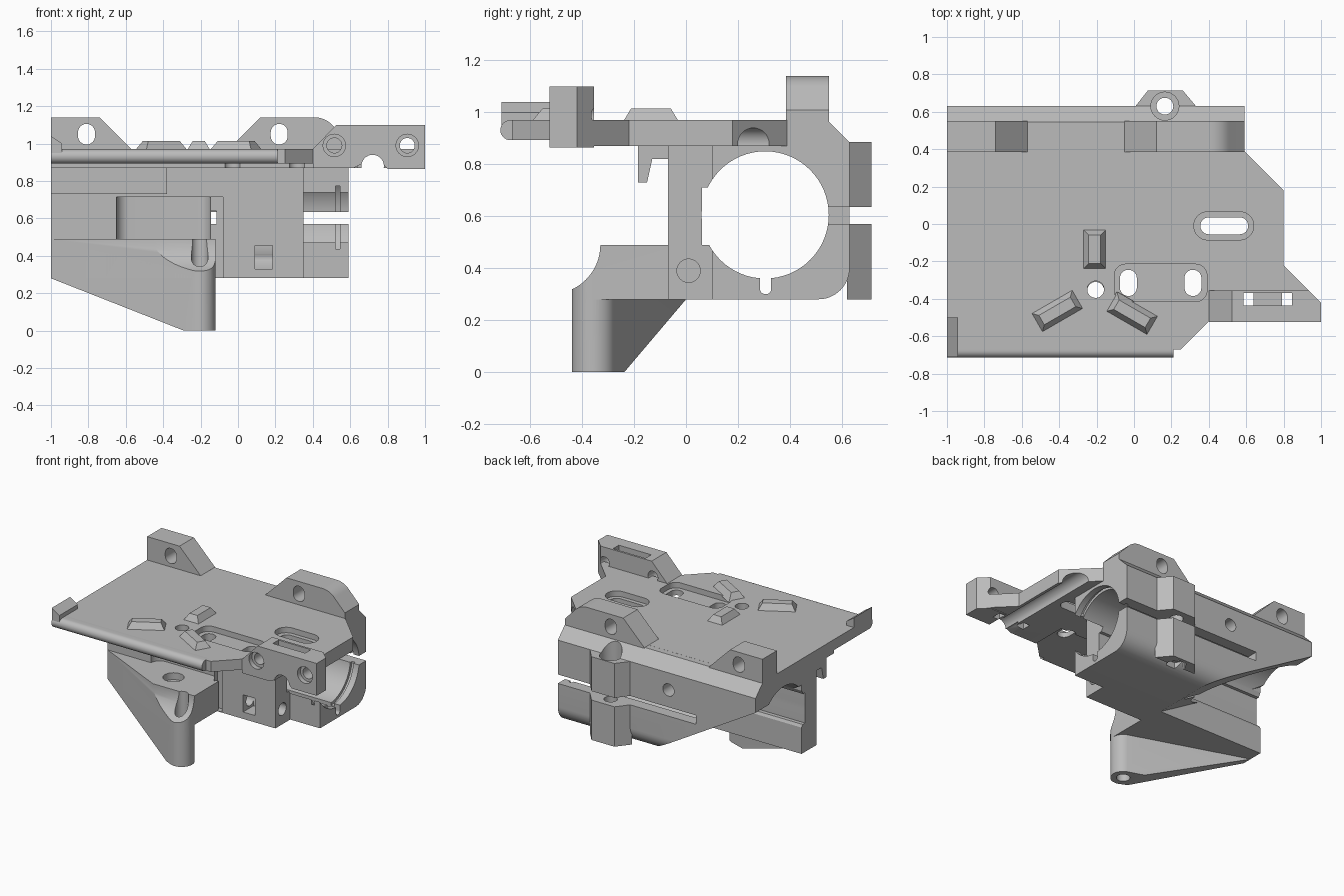
import bpy, bmesh
from math import sin, cos, pi, radians
from mathutils import Matrix

if "Cube" in bpy.data.objects:
    bpy.data.objects.remove(bpy.data.objects["Cube"])

grey = bpy.data.materials.new("plain grey")
grey.use_nodes = True
GREY = (0.5, 0.5, 0.5, 1)
grey.diffuse_color = GREY
grey.node_tree.nodes["Principled BSDF"].inputs["Base Color"].default_value = GREY


def arc(cx, cy, r, a0=0, a1=360, n=32):
    steps = n if a1 - a0 == 360 else n + 1
    angles = [radians(a0 + (a1 - a0) * i / n) for i in range(steps)]
    return [(cx + r * cos(a), cy + r * sin(a)) for a in angles]


def rounded(x0, x1, y0, y1, r):
    return (arc(x1 - r, y1 - r, r, 0, 90, 8) + arc(x0 + r, y1 - r, r, 90, 180, 8)
            + arc(x0 + r, y0 + r, r, 180, 270, 8) + arc(x1 - r, y0 + r, r, 270, 359.9, 8))


def rect(x0, x1, y0, y1):
    return [(x0, y0), (x1, y0), (x1, y1), (x0, y1)]


def prism(name, pts, axis, lo, hi):
    """Extrude a 2D outline along an axis: x takes (y,z), y takes (x,z), z takes (x,y)."""
    place = {"x": lambda p, t: (t, p[0], p[1]),
             "y": lambda p, t: (p[0], t, p[1]),
             "z": lambda p, t: (p[0], p[1], t)}[axis]
    bm = bmesh.new()
    base = bm.faces.new([bm.verts.new(place(p, lo)) for p in pts])
    top = bmesh.ops.extrude_face_region(bm, geom=[base])["geom"]
    shift = place((0, 0), hi - lo)
    bmesh.ops.translate(bm, vec=shift, verts=[v for v in top if isinstance(v, bmesh.types.BMVert)])
    bmesh.ops.recalc_face_normals(bm, faces=bm.faces)
    mesh = bpy.data.meshes.new(name)
    bm.to_mesh(mesh)
    bm.free()
    mesh.materials.append(grey)
    ob = bpy.data.objects.new(name, mesh)
    bpy.context.scene.collection.objects.link(ob)
    return ob


def cut(targets, pts, axis, lo, hi):
    cutter = prism("cutter", pts, axis, lo, hi)
    cutter.hide_render = True
    for ob in targets:
        mod = ob.modifiers.new("cut", "BOOLEAN")
        mod.operation, mod.solver, mod.object = "DIFFERENCE", "EXACT", cutter
        bpy.context.view_layer.objects.active = ob
        bpy.ops.object.modifier_apply(modifier=mod.name)
    bpy.data.objects.remove(cutter)


# Top plate with rounded front edge
plate = prism("top_plate", [(-1, -0.67), (0.25, -0.67), (0.4, -0.52), (0.4, -0.4), (0.98, -0.4),
                            (0.8, -0.22), (0.8, 0.18), (0.59, 0.39), (0.59, 0.5), (-1, 0.5)],
              "z", 0.87, 0.97)
cut([plate], rect(-1.1, 0.4, -0.8, -0.27), "z", 0.8, 0.893)
front_edge = prism("front_edge", rounded(-0.715, -0.6, 0.893, 0.97, 0.038), "x", -1, 0.21)
corner_clip = prism("corner_clip", [(-1, 0.95), (-0.94, 0.95), (-0.94, 1.0), (-1, 1.04)],
                    "y", -0.71, -0.5)
under_hook = prism("under_hook", [(-0.185, 0.88), (-0.185, 0.73), (-0.15, 0.73), (-0.13, 0.82),
                                  (-0.06, 0.82), (-0.06, 0.88)], "x", -1, -0.38)

# Plate slots and holes
cut([plate], rounded(0.32, 0.64, -0.085, 0.065, 0.074), "z", 0.93, 1.1)
cut([plate], rounded(0.355, 0.61, -0.055, 0.035, 0.044), "z", 0.8, 1.1)
cut([plate], rounded(-0.105, 0.39, -0.415, -0.215, 0.06), "z", 0.93, 1.1)
for x in (-0.03, 0.315):
    cut([plate], rounded(x - 0.045, x + 0.045, -0.385, -0.245, 0.044), "z", 0.8, 1.1)
cut([plate], arc(-0.205, -0.35, 0.045), "z", 0.8, 1.1)

# Front arm with bolt holes and strap slot
arm = prism("front_arm", [(0.4, 0.87), (0.62, 0.87), (0.65, 0.885), (0.78, 0.885), (0.8, 0.865),
                          (1, 0.865), (1, 1.1), (0.525, 1.1), (0.4, 0.97)], "y", -0.525, -0.355)
cut([arm], [(1.1, -0.52), (1.1, -0.3), (0.88, -0.3)], "z", 0.8, 1.2)
for x in (0.515, 0.905):
    cut([arm], arc(x, 0.99, 0.06), "y", -0.6, -0.49)
    cut([arm], arc(x, 0.99, 0.04), "y", -0.6, -0.3)
cut([arm], rect(0.585, 0.845, -0.435, -0.37), "z", 1.06, 1.2)
for x in (0.585, 0.79):
    cut([arm, plate], rect(x, x + 0.055, -0.435, -0.37), "z", 0.8, 1.2)
cut([arm, plate], arc(0.72, 0.88, 0.06), "y", -0.6, 0.5)

# Wedge pads on the plate
for i, (x, y, turn) in enumerate([(-0.21, -0.135, 90), (-0.41, -0.465, 30), (-0.01, -0.48, -30)]):
    pad = prism("wedge_pad_%d" % (i + 1), rect(-0.13, 0.13, -0.062, 0.062) if i else
                rect(-0.11, 0.11, -0.065, 0.065), "z", 0.96, 1.014)
    for v in pad.data.vertices:
        if v.co.z > 1:
            v.co.x -= 0.033 if v.co.x > 0 else -0.033
            v.co.y -= 0.033 if v.co.y > 0 else -0.033
    pad.data.transform(Matrix.Translation((x, y, 0)) @ Matrix.Rotation(radians(turn), 4, "Z"))

# Rear tabs
tab_a = prism("rear_tab_right", [(-1, 0.9), (-0.57, 0.9), (-0.57, 0.97), (-0.74, 1.14), (-1, 1.14)],
              "y", 0.385, 0.55)
tab_b = prism("rear_tab_left", [(-0.05, 0.9), (0.59, 0.9), (0.59, 1.01)]
              + arc(0.41, 1.01, 0.13, 40, 90, 10) + [(0.12, 1.14), (-0.05, 0.97)], "y", 0.385, 0.55)
for ob, x in ((tab_a, -0.81), (tab_b, 0.22)):
    cut([ob], rounded(x - 0.045, x + 0.045, 0.995, 1.105, 0.044), "y", 0.3, 0.7)

# Clamp body with bore, split at the rear
clamp = prism("clamp_body", [(0.1, 0.28)] + arc(0.51, 0.4, 0.12, -90, 0, 12)
              + [(0.63, 0.885), (0.545, 0.97), (0.1, 0.965)], "x", -1, 0.59)
boss = prism("bolt_boss", [(0, 0.62), (0.34, 0.62), (0.26, 0.715), (0.075, 0.715)], "z", 0.28, 0.885)
bar = prism("front_bar", rect(-0.07, 0.1, 0.28, 0.9), "x", -1, 0.35)
cut([clamp, bar], arc(0.305, 0.605, 0.245, n=64), "x", -1.1, 0.7)
cut([clamp, bar], rect(0.061, 0.2, 0.49, 0.71), "x", -1.1, 0.7)
cut([clamp], rounded(0.285, 0.328, 0.3, 0.5, 0.02), "x", -1.1, 0.7)
cut([clamp], arc(0.305, 0.605, 0.265, n=64), "x", 0.52, 0.545)
cut([clamp, boss], rect(0.5, 0.8, 0.57, 0.635), "x", -0.52, 0.7)
cut([clamp], [(-1.1, 0.84), (-1.1, 0.2), (-0.01, 0.2)], "y", 0.09, 0.8)
cut([clamp], arc(-0.3, 0.76, 0.045), "y", 0.4, 0.8)
cut([clamp, boss], arc(0.165, 0.63, 0.045), "z", 0.2, 1.1)
cut([clamp, boss], arc(0.165, 0.63, 0.075), "z", 0.8, 1.1)
cut([clamp, boss], arc(0.165, 0.63, 0.07, n=6), "z", 0.2, 0.34)

# Front bar recesses and holes
cut([bar], rounded(-0.65, -0.145, -0.3, 0.0, 0.07), "z", 0.49, 0.715)
cut([bar], rect(-0.145, -0.08, 0.285, 0.715), "y", -0.2, -0.03)
cut([bar], rect(-0.145, -0.115, 0.57, 0.64), "y", -0.2, 0.2)
cut([bar], rect(0.09, 0.185, 0.33, 0.455), "y", -0.2, 0.05)
cut([bar], arc(0.01, 0.39, 0.045), "x", 0.0, 0.5)

# Shelf and leg with slanted web
post = (-0.205, -0.355)
shelf = prism("front_shelf", [(-1, -0.07)] + arc(*post, 0.085, 249, 360, 16)
              + [(-0.12, -0.05), (-1, -0.05)], "z", 0.28, 0.49)
leg = prism("front_leg", [(-1, -0.07)] + arc(*post, 0.085, 249, 429, 24) + [(-1, 0)], "z", 0, 0.485)
cut([leg], [(-1.1, 0.319), (-1.1, -0.1), (-0.29, -0.1), (-0.29, 0)], "y", -0.6, 0.2)
for ob in (leg, shelf):
    cut([ob], arc(-0.52, 0.49, 0.19, n=64), "x", -1.1, 0.2)
    cut([ob], arc(*post, 0.045), "z", -0.1, 0.6)
cut([shelf, leg], arc(-0.4, -0.17, 0.07), "z", 0.44, 0.6)

# Smooth the round surfaces, keep edges sharp
bpy.ops.object.select_all(action="DESELECT")
for ob in bpy.context.scene.objects:
    if ob.type == "MESH":
        ob.select_set(True)
        bpy.context.view_layer.objects.active = ob
bpy.ops.object.shade_smooth_by_angle(angle=radians(30))
